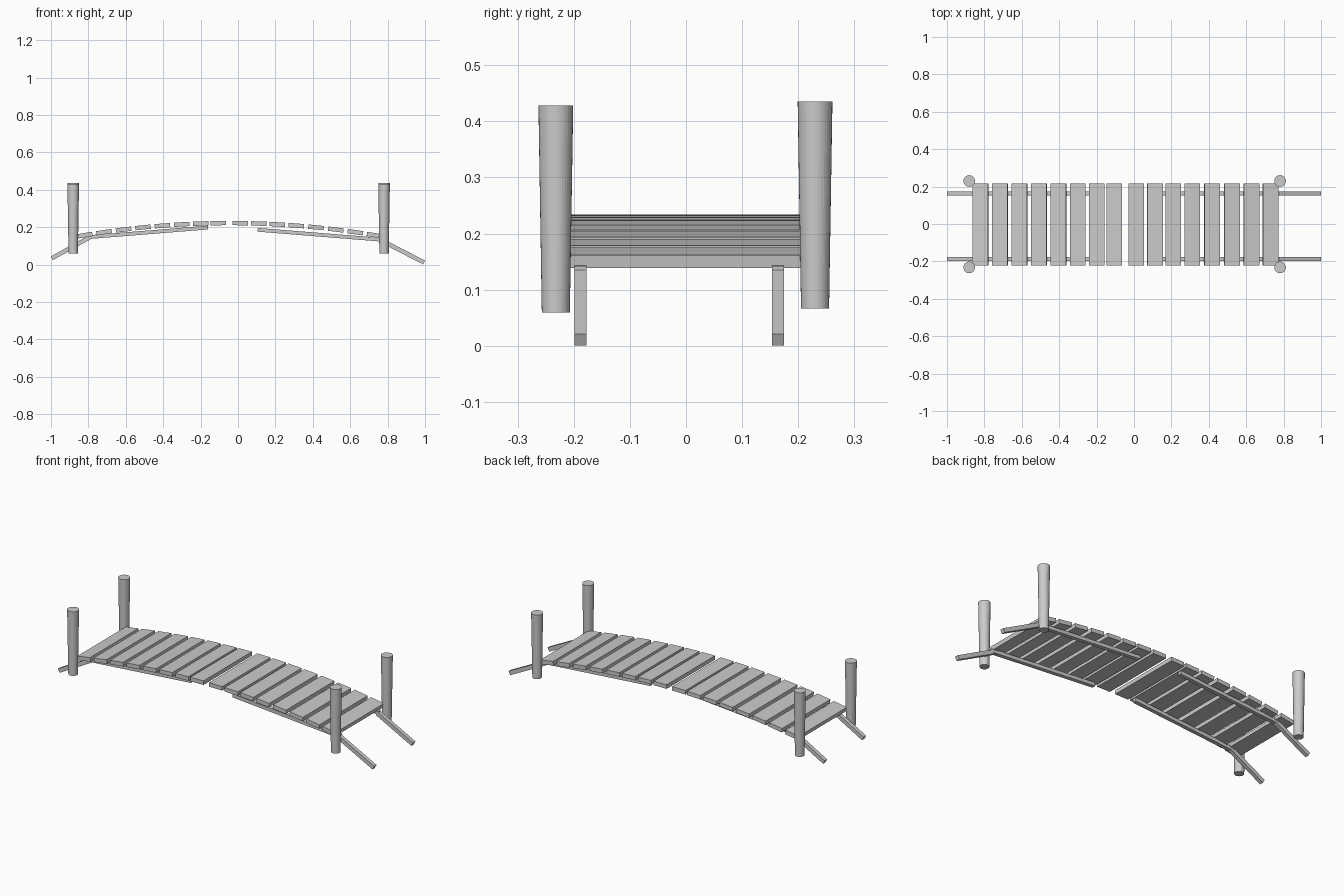
import bpy, math
from mathutils import Vector

if "Cube" in bpy.data.objects:
    bpy.data.objects.remove(bpy.data.objects["Cube"])


def box(name, loc, size, pitch=0.0):
    bpy.ops.mesh.primitive_cube_add(size=1, location=loc, rotation=(0, pitch, 0))
    ob = bpy.context.object
    ob.name = name
    ob.scale = size
    return ob


def beam(name, y, start, end, thick, width=0.022):
    # square timber running between two points of the x-z plane
    a, b = Vector(start), Vector(end)
    d, m = b - a, (a + b) / 2
    return box(name, (m.x, y, m.y), (d.length, width, thick), -math.atan2(d.y, d.x))


# Deck planks following a shallow arch
CREST, CURVE = -0.045, 0.108
plank_x = [-0.82, -0.716, -0.612, -0.508, -0.404, -0.301, -0.2, -0.105,
           0.013, 0.112, 0.21, 0.311, 0.417, 0.523, 0.627, 0.73]
for i, x in enumerate(plank_x):
    u = x - CREST
    box(f"deck_plank_{i + 1}", (x, -0.003, 0.222 - CURVE * u * u),
        (0.083, 0.437, 0.023), math.atan(2 * CURVE * u))

# Stringers under the deck and sloping ground struts, on both sides
for side, y in (("front", -0.188), ("back", 0.164)):
    beam(f"{side}_stringer_left", y, (-0.795, 0.147), (-0.16, 0.198), 0.02)
    beam(f"{side}_stringer_right", y, (0.105, 0.186), (0.78, 0.132), 0.02)
    beam(f"{side}_strut_left", y, (-0.995, 0.034), (-0.785, 0.15), 0.023)
    beam(f"{side}_strut_right", y, (0.995, 0.011), (0.77, 0.127), 0.023)

# Tapered corner posts, wider at the top
for end, x in (("left", -0.881), ("right", 0.781)):
    for side, y, z in (("front", -0.232, 0.244), ("back", 0.23, 0.251)):
        bpy.ops.mesh.primitive_cone_add(vertices=32, radius1=0.025, radius2=0.031,
                                        depth=0.369, location=(x, y, z))
        bpy.context.object.name = f"{side}_{end}_post"
